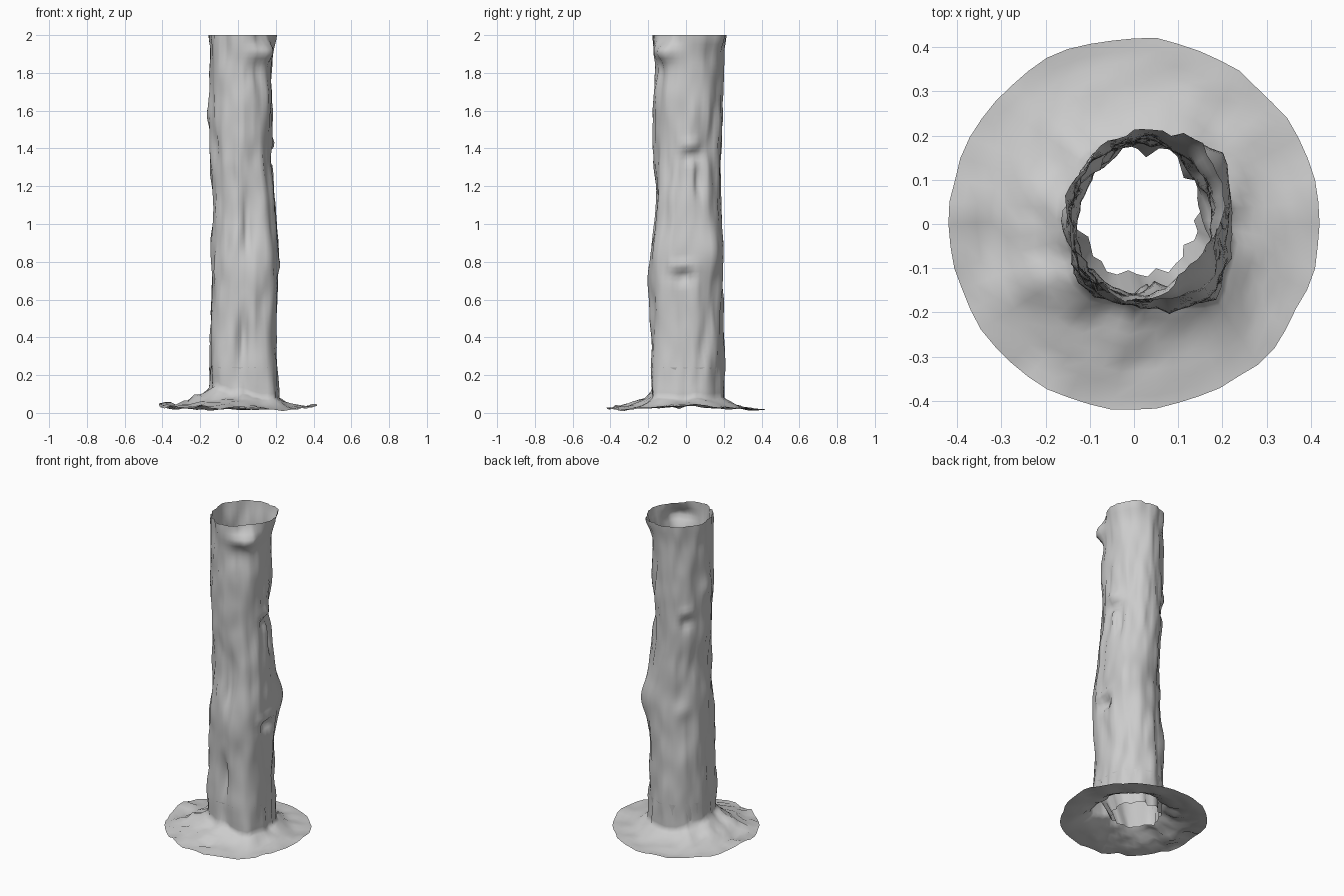
import bpy, bmesh, math
from mathutils import Vector, noise

cube = bpy.data.objects.get("Cube")
if cube:
    bpy.data.objects.remove(cube, do_unlink=True)

bark = bpy.data.materials.new("bark_grey")
bark.use_nodes = True
GREY = (0.6, 0.6, 0.6, 1)
bark.diffuse_color = GREY
bark.node_tree.nodes["Principled BSDF"].inputs["Base Color"].default_value = GREY

# Trunk extents by height: z, min x, max x, min y, max y
SECTIONS = [
    (0.04, -.16, .215, -.18, .20), (0.20, -.15, .205, -.175, .20),
    (0.45, -.145, .205, -.185, .20), (0.75, -.14, .21, -.195, .195),
    (1.10, -.14, .20, -.165, .185), (1.35, -.145, .18, -.17, .185),
    (1.60, -.15, .185, -.175, .19), (1.85, -.145, .18, -.17, .20),
    (2.00, -.15, .195, -.18, .21)]

# Bulges, knots and grooves: angle in degrees, height, depth, angular width, height spread
MARKS = [
    (-45, .05, .055, 22, .3), (-45, .8, .035, 22, .35), (225, .2, .025, 25, .4),
    (45, .88, .04, 25, .18), (45, 2.0, .022, 30, .06), (135, .95, -.012, 25, .3),
    (-92, .40, -.045, 8, .17), (-84, 1.02, -.04, 8, .16), (-70, .45, .01, 10, .25),
    (-5, .78, .022, 14, .025), (-5, .72, -.03, 14, .03), (8, 1.42, .02, 14, .03),
    (8, 1.36, -.03, 14, .03), (22, 1.22, -.03, 9, .09),
    (40, 1.40, -.02, 18, .08), (30, .35, -.018, 10, .08), (135, 1.45, .015, 10, .03),
    (135, 1.38, -.02, 12, .04), (130, .82, .012, 16, .05), (180, 1.58, .01, 12, .05),
    (-48, 1.91, .045, 25, .045), (-45, 2.0, -.03, 25, .05), (-60, 1.8, -.012, 20, .06)]

SEAM = 0.10  # height where the trunk outline starts to flare into the roots


def extents(z):
    for a, b in zip(SECTIONS, SECTIONS[1:]):
        if z <= b[0]:
            t = max(0, (z - a[0]) / (b[0] - a[0]))
            t = t * t * (3 - 2 * t)
            return [p + (q - p) * t for p, q in zip(a[1:], b[1:])]
    return SECTIONS[-1][1:]


def trunk_point(angle, z):
    x0, x1, y0, y1 = extents(z)
    c, s = math.cos(angle), math.sin(angle)
    d = 0.012 * noise.noise((c * 2.5, s * 2.5, z * 3)) - 0.002
    d += 0.013 * noise.noise((c * 6, s * 6, z * 6 + 9))
    for deg, height, depth, width, spread in MARKS:
        da = (math.degrees(angle) - deg + 180) % 360 - 180
        d += depth * math.exp(-(da / width) ** 2 - ((z - height) / spread) ** 2)
    return Vector(((x0 + x1) / 2 + c * ((x1 - x0) / 2 + d),
                   (y0 + y1) / 2 + s * ((y1 - y0) / 2 + d), z))


def base_point(angle, t):
    """t = 0 at the trunk wall, 1 at the outer edge."""
    c, s = math.cos(angle), math.sin(angle)
    inner = trunk_point(angle, SEAM)
    edge = 0.42 + 0.009 * noise.noise((c * 5, s * 5, 4))
    p = inner.lerp(Vector((c * edge, s * edge, 0)), t)
    root = max(0, math.cos(angle - math.radians(208)))
    z = 0.018 + 0.062 * (1 - t) ** 2.5 + 0.045 * root * (1 - 0.65 * t)
    z += 0.022 * t * max(0, c) ** 6  # edge lifted on the left side
    z += 0.020 * noise.noise((p.x * 11, p.y * 11, 2)) * (0.6 + root)
    z += 0.014 * noise.noise((p.x * 24, p.y * 24, 7)) * (0.5 + root)
    p.z = max(z, 0.004)
    return p


def stump_point(angle, level):
    """Negative levels run over the roots, positive ones climb the trunk."""
    if level <= 0:
        return base_point(angle, -level)
    foot = base_point(angle, 0).z
    z = foot + (2 - foot) * level
    p = trunk_point(angle, max(z, SEAM))
    p.z = z
    return p


def lip_point(angle, t):
    """Ragged torn sheet hanging inside the foot of the trunk."""
    c, s = math.cos(angle), math.sin(angle)
    r = 0.142 + 0.035 * noise.noise((c * 4, s * 4, 1))
    hem = Vector((0.008 + c * r, 0.028 + s * r, 0.04))
    return trunk_point(angle, 0.24).lerp(hem, t)


def ring_surface(name, point, levels, sides):
    """Join rings of points into an open sheet."""
    bm = bmesh.new()
    rings = [[bm.verts.new(point(math.tau * i / sides, lv)) for i in range(sides)]
             for lv in levels]
    for lo, hi in zip(rings, rings[1:]):
        for i in range(sides):
            j = (i + 1) % sides
            bm.faces.new((lo[i], lo[j], hi[j], hi[i]))
    mesh = bpy.data.meshes.new(name)
    bm.to_mesh(mesh)
    bm.free()
    mesh.materials.append(bark)
    for f in mesh.polygons:
        f.use_smooth = True
    obj = bpy.data.objects.new(name, mesh)
    bpy.context.collection.objects.link(obj)


root_levels = [-1, -.88, -.76, -.64, -.52, -.4, -.28, -.17, -.08, 0]
ring_surface("trunk_and_roots", stump_point, root_levels + [i / 78 for i in range(1, 79)], 52)
ring_surface("torn_inner_lip", lip_point, [0, .5, 1], 40)
